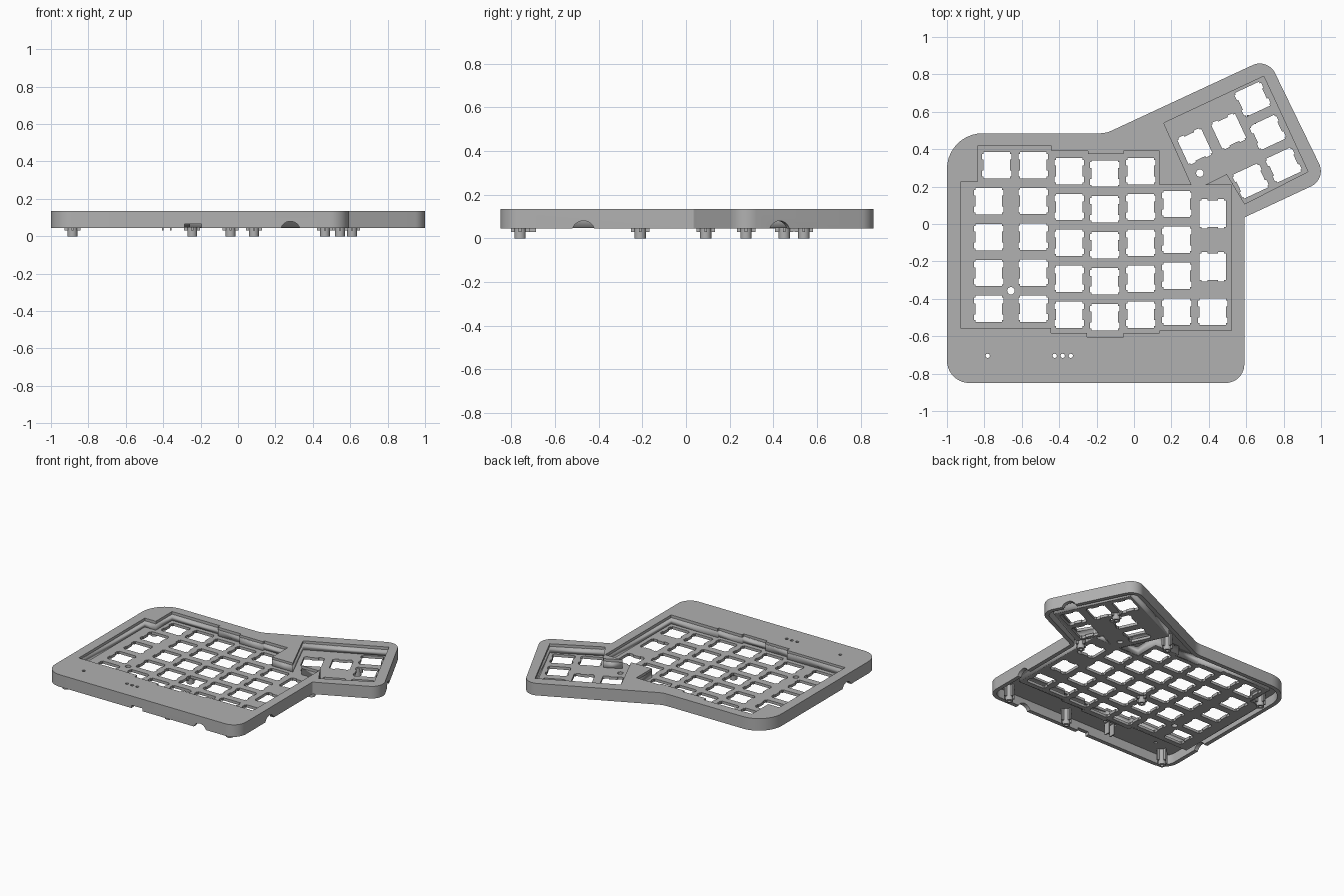
import bpy, bmesh, math
from mathutils import Vector, Matrix

default_cube = bpy.data.objects.get("Cube")
if default_cube:
    bpy.data.objects.remove(default_cube, do_unlink=True)

# Main heights
RIM_BOTTOM, RIM_TOP, CEILING = 0.045, 0.135, 0.115
PLATE_BOTTOM, PLATE_TOP = 0.048, 0.068
PITCH, TILT = 0.192, math.radians(25)
MM = PITCH / 19.05

grey = bpy.data.materials.new("case_grey")
grey.use_nodes = True
grey.diffuse_color = (0.44, 0.44, 0.44, 1)
grey.node_tree.nodes["Principled BSDF"].inputs["Base Color"].default_value = grey.diffuse_color


def make_object(name, bm):
    mesh = bpy.data.meshes.new(name)
    bmesh.ops.recalc_face_normals(bm, faces=bm.faces)
    bm.to_mesh(mesh)
    bm.free()
    obj = bpy.data.objects.new(name, mesh)
    bpy.context.collection.objects.link(obj)
    return obj


def add_prism(bm, outline, low, high):
    """Extrude a flat outline between two heights; returns the top edges."""
    bottom = [bm.verts.new((p[0], p[1], low)) for p in outline]
    top = [bm.verts.new((p[0], p[1], high)) for p in outline]
    bm.faces.new(list(reversed(bottom)))
    lid = bm.faces.new(top)
    for i in range(len(outline)):
        j = (i + 1) % len(outline)
        bm.faces.new((bottom[i], bottom[j], top[j], top[i]))
    return list(lid.edges)


def prisms(name, outlines, low, high):
    bm = bmesh.new()
    for outline in outlines:
        add_prism(bm, outline, low, high)
    return make_object(name, bm)


def circle(x, y, radius, sides=16):
    steps = [math.tau * i / sides for i in range(sides)]
    return [(x + radius * math.cos(a), y + radius * math.sin(a)) for a in steps]


def rectangle(x, y, width, depth):
    return [(x + sx * width / 2, y + sy * depth / 2)
            for sx, sy in ((-1, -1), (1, -1), (1, 1), (-1, 1))]


def inset(corners, distance):
    """Move every side of a counter-clockwise polygon inwards."""
    result = []
    for i, p in enumerate(corners):
        d1 = (p - corners[i - 1]).normalized()
        d2 = (corners[(i + 1) % len(corners)] - p).normalized()
        n1, n2 = Vector((-d1.y, d1.x)), Vector((-d2.y, d2.x))
        result.append(p + (n1 + n2) * distance / (1 + n1.dot(n2)))
    return result


def fillet(corners, radii, steps=10):
    """Round each corner with an arc."""
    result = []
    for i, p in enumerate(corners):
        a = (corners[i - 1] - p).normalized()
        b = (corners[(i + 1) % len(corners)] - p).normalized()
        half = a.angle(b) / 2
        centre = p + (a + b).normalized() * radii[i] / math.sin(half)
        reach = radii[i] / math.tan(half)
        v1, v2 = p + a * reach - centre, p + b * reach - centre
        start = math.atan2(v1.y, v1.x)
        sweep = math.remainder(math.atan2(v2.y, v2.x) - start, math.tau)
        for k in range(steps + 1):
            t = start + sweep * k / steps
            result.append(centre + radii[i] * Vector((math.cos(t), math.sin(t))))
    return result


def cut(target, cutter):
    mod = target.modifiers.new("cut", "BOOLEAN")
    mod.operation, mod.solver, mod.object = "DIFFERENCE", "EXACT", cutter
    bpy.context.view_layer.objects.active = target
    bpy.ops.object.modifier_apply(modifier=mod.name)
    bpy.data.objects.remove(cutter, do_unlink=True)


def finish(obj):
    obj.data.materials.clear()
    obj.data.materials.append(grey)
    bpy.ops.object.select_all(action="DESELECT")
    obj.select_set(True)
    bpy.context.view_layer.objects.active = obj
    bpy.ops.object.shade_smooth_by_angle(angle=math.radians(30))


# Case outline, counter-clockwise, with a radius per corner
corners = [Vector(p) for p in ((-1, -.85), (.59, -.85), (.59, .035), (1.03, .24),
                               (.715, .887), (-.15, .485), (-1, .485))]
radii = [.12, .1, .012, .09, .09, .15, .19]
outline = fillet(corners, radii)
WALL = 0.03
inner_radii = [r + WALL if i in (2, 5) else r - WALL for i, r in enumerate(radii)]
cavity = fillet(inset(corners, WALL), inner_radii)

# Stepped opening around both key groups
recess = [(-.836, .416), (-.44, .416), (-.44, .39), (-.247, .39), (-.247, .373),
          (-.055, .373), (-.055, .39), (.137, .39), (.137, .208), (.308, .208),
          (.159, .54), (.694, .79), (.93, .28), (.592, .107), (.496, .267),
          (.378, .208), (.522, .208), (.522, -.57), (.137, -.57), (.137, -.584),
          (-.055, -.584), (-.055, -.603), (-.25, -.603), (-.25, -.584),
          (-.445, -.584), (-.445, -.555), (-.927, -.555), (-.927, .224), (-.836, .224)]
recess.reverse()

# Outer shell with softened top rim
bm = bmesh.new()
rim = add_prism(bm, outline, RIM_BOTTOM, RIM_TOP)
bmesh.ops.bevel(bm, geom=rim, offset=0.018, segments=3, profile=0.5, affect="EDGES")
shell = make_object("case_shell", bm)
cut(shell, prisms("cavity_cutter", [cavity], -0.1, CEILING))
cut(shell, prisms("recess_cutter", [recess], -0.1, 0.3))
lights = (-.782, -.424, -.381, -.338)
cut(shell, prisms("light_cutter", [circle(x, -.705, .012, 8) for x in lights], 0, 0.3))


# Finger notches and the cable slot in the lower rim
def notch(x, y, angle):
    bm = bmesh.new()
    turn = Matrix.Rotation(angle, 4, "Z") @ Matrix.Rotation(math.pi / 2, 4, "Y")
    bmesh.ops.create_cone(bm, cap_ends=True, segments=32, radius1=.053, radius2=.053,
                          depth=.12, matrix=Matrix.Translation((x, y, .027)) @ turn)
    return make_object("notch_cutter", bm)


for x, y, angle in ((-1, -.47, 0), (.59, -.47, 0),
                    (.94, .43, TILT), (.28, -.85, math.pi / 2)):
    cut(shell, notch(x, y, angle))
cut(shell, prisms("slot_cutter", [rectangle(-.24, -.85, .09, .12)], 0, 0.066))
finish(shell)

# Walls lining the opening
bm = bmesh.new()
low = [bm.verts.new((x, y, PLATE_BOTTOM)) for x, y in recess]
high = [bm.verts.new((x, y, CEILING + .003)) for x, y in recess]
for i in range(len(recess)):
    j = (i + 1) % len(recess)
    bm.faces.new((low[i], low[j], high[j], high[i]))
mesh = bpy.data.meshes.new("recess_walls")
bm.to_mesh(mesh)
bm.free()
walls = bpy.data.objects.new("recess_walls", mesh)
bpy.context.collection.objects.link(walls)
solid = walls.modifiers.new("thickness", "SOLIDIFY")
solid.thickness, solid.offset = 0.012, 1
finish(walls)

# Notched switch opening, one quarter mirrored to all four
quarter = [(7.8, 2.9), (7.8, 6), (7, 6), (7, 7)]
right_side = [(7, 2.9)] + quarter
right_side = [(x, -y) for x, y in reversed(right_side)] + right_side
switch = [Vector(p) * MM for p in right_side + [(-x, -y) for x, y in right_side]]


def switch_hole(x, y, angle=0):
    turn = Matrix.Rotation(angle, 2)
    return [turn @ p + Vector((x, y)) for p in switch]


# Key columns: x, top row y, number of keys
holes = [switch_hole(-.734, .315)]
columns = ((-.777, .122, 4), (-.539, .315, 5), (-.346, .283, 5), (-.157, .27, 5),
           (.036, .283, 5), (.228, .107, 4), (.421, -.47, 1))
for x, top, count in columns:
    holes += [switch_hole(x, top - PITCH * row) for row in range(count)]
quarter_turn = math.pi / 2
holes += [switch_hole(.421, y, quarter_turn) for y in (.055, -.229)]

# Tilted thumb keys
holes += [switch_hole(x, y, TILT) for x, y in
          ((.634, .667), (.715, .49), (.8, .315), (.624, .23))]
holes += [switch_hole(x, y, TILT + quarter_turn) for x, y in ((.325, .415), (.506, .496))]
holes += [circle(.352, .272, .02), circle(-.658, -.357, .02)]

plate = prisms("switch_plate", [recess], PLATE_BOTTOM, PLATE_TOP)
cut(plate, prisms("hole_cutter", holes, 0, 0.2))
finish(plate)

# Screw posts with crossed ribs: x, y, whether it hangs from the plate
posts = ((-.885, -.76, False), (-.04, -.76, False), (.465, -.76, False),
         (-.885, .275, False), (.085, .45, False), (-.245, -.21, True),
         (.545, .09, True), (.61, .54, True))
for x, y, on_plate in posts:
    top = PLATE_TOP - .008 if on_plate else CEILING + .003
    post = prisms("screw_post", [circle(x, y, .026, 24)], 0, top)
    cut(post, prisms("screw_cutter", [circle(x, y, .012)], -0.1, 0.04))
    finish(post)
    ribs = [rectangle(x, y, .085, .012), rectangle(x, y, .012, .085)]
    finish(prisms("post_ribs", ribs, 0.03, top - .002))

# Light baffles between the indicator holes
finish(prisms("light_baffles", [rectangle(x, -.71, .008, .045) for x in (-.402, -.36)],
              0.03, CEILING + .003))
